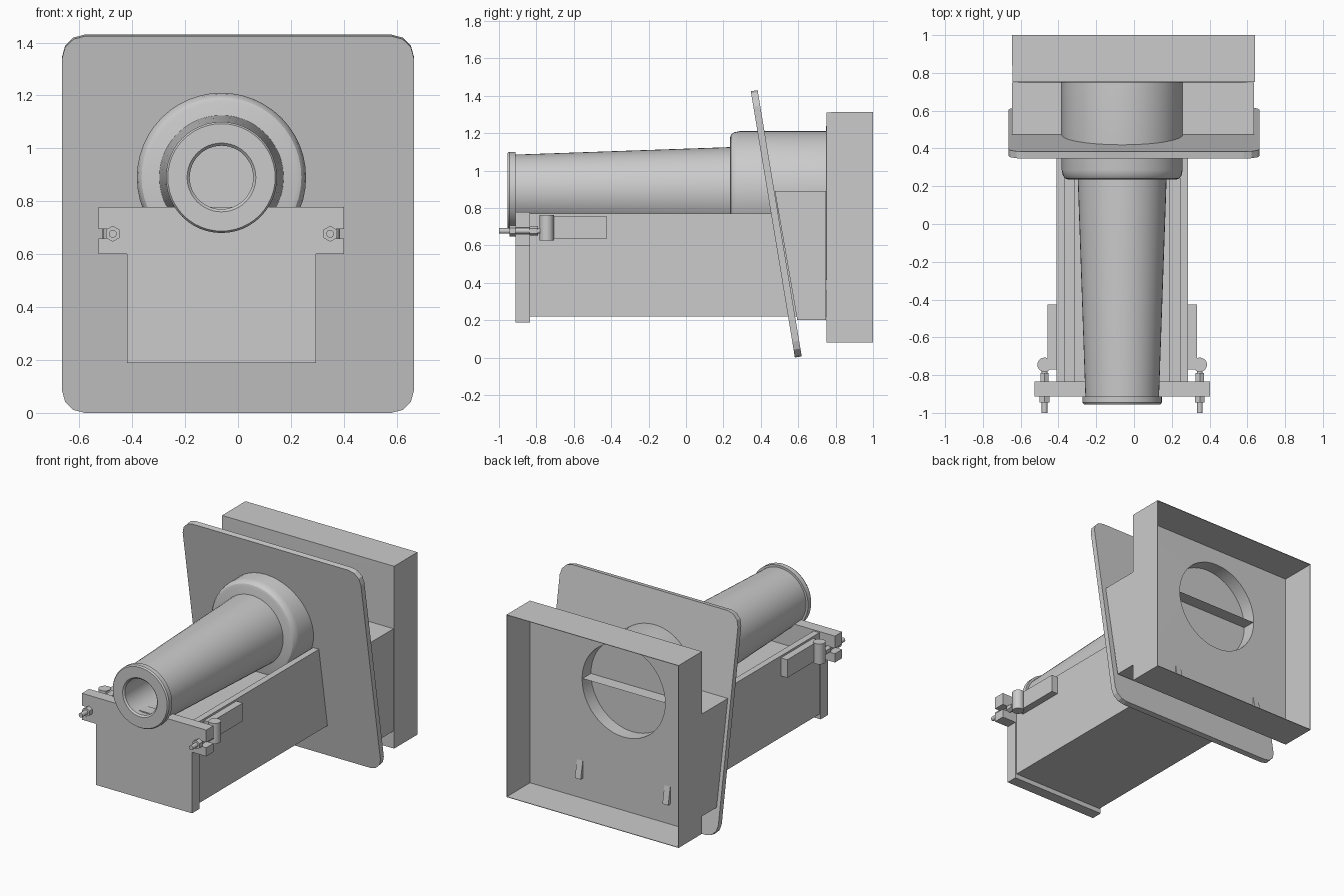
import bpy, bmesh, math
from mathutils import Matrix, Vector

if "Cube" in bpy.data.objects:
    bpy.data.objects.remove(bpy.data.objects["Cube"])

CX, CZ = -0.0625, 0.89          # barrel axis
SEG = 48

grey = bpy.data.materials.new("plain_grey")
grey.diffuse_color = (0.6, 0.6, 0.6, 1)
grey.use_nodes = True
grey.node_tree.nodes["Principled BSDF"].inputs["Base Color"].default_value = grey.diffuse_color


def finish(name, bm, smooth=False):
    bmesh.ops.recalc_face_normals(bm, faces=bm.faces[:])
    me = bpy.data.meshes.new(name)
    bm.to_mesh(me)
    bm.free()
    me.materials.append(grey)
    ob = bpy.data.objects.new(name, me)
    bpy.context.collection.objects.link(ob)
    if smooth:
        bpy.ops.object.select_all(action='DESELECT')
        bpy.context.view_layer.objects.active = ob
        ob.select_set(True)
        bpy.ops.object.shade_smooth_by_angle(angle=math.radians(30))
    return ob


def box(name, x, y, z):
    bm = bmesh.new()
    bmesh.ops.create_cube(bm, size=1)
    for v in bm.verts:
        v.co = [(a + b) / 2 + c * (b - a) for c, (a, b) in zip(v.co, (x, y, z))]
    return finish(name, bm)


def prism(name, pts, axis, lo, hi):
    """Extrude a 2D outline: along x the points are (y, z), along y they are (x, z)."""
    def place(p, t):
        return (t, p[0], p[1]) if axis == 'x' else (p[0], t, p[1])
    bm = bmesh.new()
    a = [bm.verts.new(place(p, lo)) for p in pts]
    b = [bm.verts.new(place(p, hi)) for p in pts]
    bm.faces.new(a)
    bm.faces.new(b)
    for i in range(len(pts)):
        j = (i + 1) % len(pts)
        bm.faces.new((a[i], a[j], b[j], b[i]))
    return finish(name, bm)


def lathe(name, profile):
    """Spin (y, radius) points around the barrel axis."""
    bm = bmesh.new()
    vs = [bm.verts.new((CX + r, y, CZ)) for y, r in profile]
    es = [bm.edges.new(e) for e in zip(vs, vs[1:])]
    bmesh.ops.spin(bm, geom=vs + es, cent=(CX, 0, CZ), axis=(0, 1, 0),
                   angle=math.tau, steps=SEG)
    bmesh.ops.remove_doubles(bm, verts=bm.verts[:], dist=1e-5)
    return finish(name, bm, True)


def cylinder(name, r, lo, hi, seg):
    lo, hi = Vector(lo), Vector(hi)
    rot = Vector((0, 0, 1)).rotation_difference(hi - lo).to_matrix().to_4x4()
    bm = bmesh.new()
    bmesh.ops.create_cone(bm, cap_ends=True, segments=seg, radius1=r, radius2=r,
                          depth=(hi - lo).length,
                          matrix=Matrix.Translation((lo + hi) / 2) @ rot)
    return finish(name, bm, seg > 8)


# Tapered barrel with muzzle ring and blind bore
lathe("barrel", [(0.0, 0), (0.0, 0.12), (-0.945, 0.12), (-0.955, 0.13),
                 (-0.955, 0.203), (-0.945, 0.21), (-0.912, 0.21), (-0.912, 0.195),
                 (0.236, 0.235), (0.26, 0.235), (0.26, 0)])

# Rounded sleeve with a shallow recess at the rear
lathe("sleeve", [(0.235, 0), (0.235, 0.285), (0.241, 0.302), (0.256, 0.314),
                 (0.285, 0.32), (0.75, 0.32), (0.75, 0.31), (0.66, 0.31), (0.66, 0)])

# Slanted shield with rounded corners
W, H, T, R = 0.665, 0.7215, 0.037, 0.085
corner = []
for k, (sx, sz) in enumerate([(1, 1), (-1, 1), (-1, -1), (1, -1)]):
    for i in range(4):
        a = math.radians(90 * k + 30 * i)
        corner.append((sx * (W - R) + R * math.cos(a), sz * (H - R) + R * math.sin(a)))
shield = prism("shield", corner, 'y', -T / 2, T / 2)
shield.data.transform(Matrix.Translation((0, 0.4825, 0.715))
                      @ Matrix.Rotation(math.radians(9.4), 4, 'X'))

# Rear casing: panel with round hole, four thin walls, open at the back
bm = bmesh.new()
rect = [(-0.643, 0.083), (0.638, 0.083), (0.638, 1.31), (-0.643, 1.31)]
ring = [(CX + 0.31 * math.cos(math.tau * i / SEG), CZ + 0.31 * math.sin(math.tau * i / SEG))
        for i in range(SEG)]
edges = []
for loop in (rect, ring):
    vs = [bm.verts.new((x, 0.752, z)) for x, z in loop]
    edges += [bm.edges.new((vs[i], vs[(i + 1) % len(vs)])) for i in range(len(vs))]
bmesh.ops.triangle_fill(bm, edges=edges, use_beauty=True, normal=(0, 1, 0))
walls = bmesh.ops.extrude_edge_only(bm, edges=edges[:4])
bmesh.ops.translate(bm, vec=(0, 0.248, 0),
                    verts=[g for g in walls["geom"] if isinstance(g, bmesh.types.BMVert)])
casing = finish("rear_casing", bm)
thick = casing.modifiers.new("thickness", 'SOLIDIFY')
thick.thickness, thick.offset = 0.005, 0

# Lower housing between shield and casing, open towards the casing
housing = prism("lower_housing", [(0.475, 0.89), (0.749, 0.89), (0.749, 0.2), (0.595, 0.2)],
                'x', -0.645, 0.636)
bm = bmesh.new()
bm.from_mesh(housing.data)
bmesh.ops.delete(bm, geom=[f for f in bm.faces if f.calc_center_median().y > 0.74],
                 context='FACES_ONLY')
bm.to_mesh(housing.data)
bm.free()

# Trough: core, ledges and side walls with slanted rear ends
box("trough_core", (CX - 0.31, CX + 0.31), (-0.84, 0.6), (0.22, 0.62))
side = [(-0.84, 0.22), (0.777, 0.22), (0.67, 0.77), (-0.84, 0.77)]
for s, tag in ((-1, "left"), (1, "right")):
    def span(a, b):
        return tuple(sorted((CX + s * a, CX + s * b)))
    prism("trough_wall_" + tag, side, 'x', *span(0.305, 0.348))
    box("trough_ledge_" + tag, span(0.25, 0.306), (-0.84, 0.48), (0.6, 0.70))

    # Side arm, hinge pin and clamp bolt
    box("side_arm_" + tag, span(0.345, 0.396), (-0.77, -0.425), (0.635, 0.757))
    bx = CX + s * 0.411
    cylinder("hinge_pin_" + tag, 0.038, (bx, -0.745, 0.625), (bx, -0.745, 0.762), 20)
    cylinder("clamp_bolt_" + tag, 0.015, (bx, -1.0, 0.677), (bx, -0.745, 0.677), 16)
    cylinder("front_nut_" + tag, 0.03, (bx, -0.945, 0.677), (bx, -0.912, 0.677), 6)
    cylinder("rear_nut_" + tag, 0.025, (bx, -0.836, 0.677), (bx, -0.79, 0.677), 6)

# Front plate with ears and bolt slots
half = [(0.358, 0.188), (0.358, 0.6), (0.464, 0.6), (0.464, 0.659),
        (0.40, 0.659), (0.40, 0.695), (0.464, 0.695), (0.464, 0.778)]
outline = [(CX + x, z) for x, z in half] + [(CX - x, z) for x, z in reversed(half)]
prism("front_plate", outline, 'y', -0.912, -0.835)
